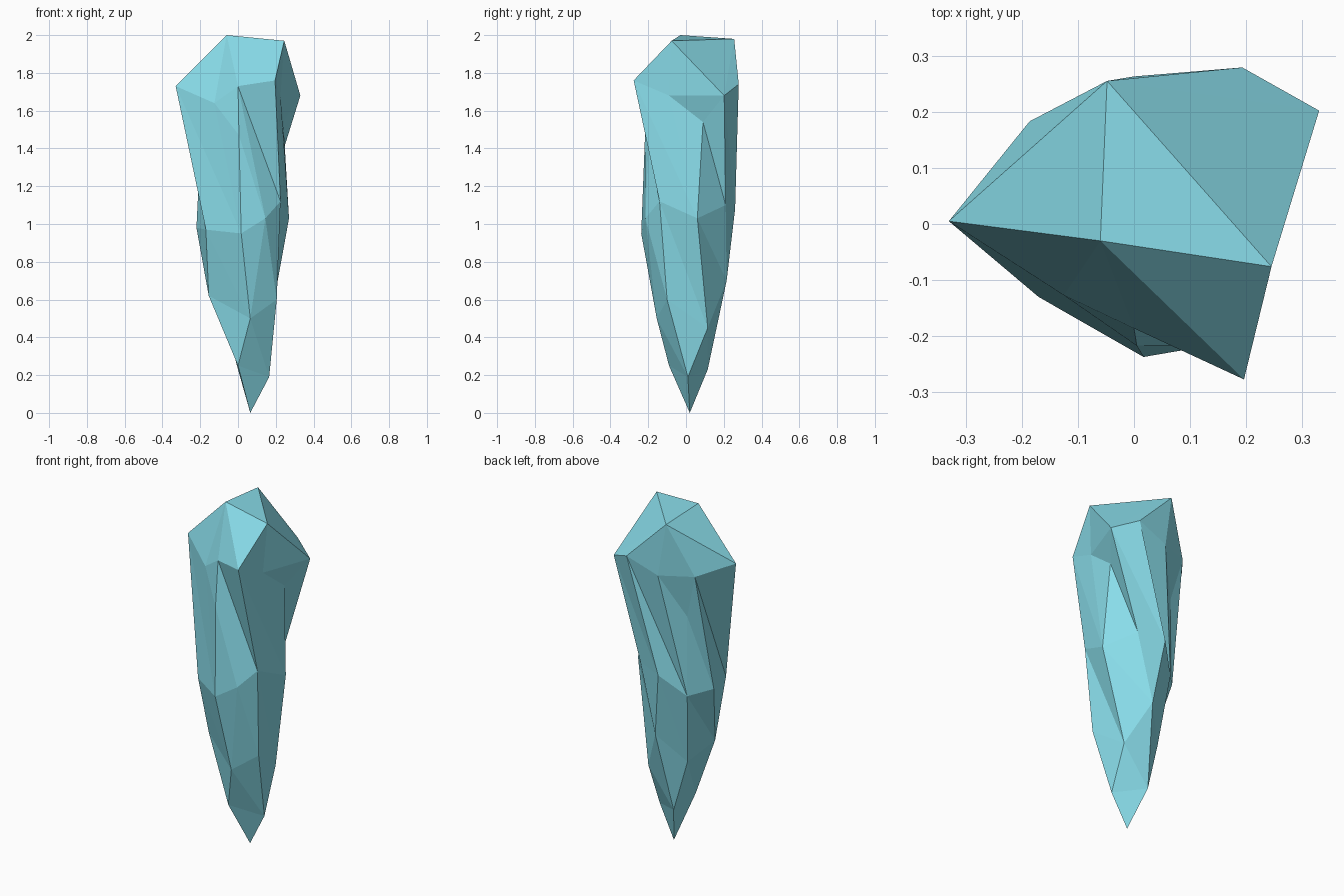
import bpy, bmesh

if "Cube" in bpy.data.objects:
    bpy.data.objects.remove(bpy.data.objects["Cube"])

# Facet rings of the shard, counter-clockwise from the front, top to bottom
crown = [(-.06, -.03, 2), (.245, -.076, 1.97), (-.048, .255, 1.98)]
shoulder = [(-.125, -.127, 1.64), (0, -.186, 1.73), (.196, -.277, 1.76),
            (.225, -.09, 1.68), (.33, .202, 1.68), (.193, .279, 1.74),
            (0, .263, 1.67), (-.186, .183, 1.68), (-.33, .005, 1.73)]
waist = [(.017, -.237, .95), (.145, -.215, 1.03), (.225, -.14, 1.12),
         (.27, .06, 1.03), (.15, .21, 1.1), (0, .26, 1.08),
         (-.12, .16, .95), (-.22, .055, .98), (-.17, -.13, .97)]
taper = [(.065, -.155, .5), (.205, -.1, .6), (.165, .115, .45),
         (.05, .215, .7), (-.08, .1, .53), (-.155, -.05, .62)]
foot = [(0, -.09, .25), (.165, .01, .19), (0, .115, .23)]
tip = (.065, .02, 0)
# Chipped points, one on every third side between shoulder and waist
chips = {0: (.005, -.217, 1.47), 3: (.24, .09, 1.54), 6: (-.12, .16, 1.42)}

bm = bmesh.new()
crown, shoulder, waist, taper, foot = (
    [bm.verts.new(p) for p in ring] for ring in (crown, shoulder, waist, taper, foot))


def bridge(upper, lower, match, chips={}):
    """Triangulate a band; match[i] is the lower point under upper point i."""
    n, m = len(upper), len(lower)
    for i, u in enumerate(upper):
        j, v = (i + 1) % n, upper[(i + 1) % n]
        start, steps = match[i], (match[j] - match[i]) % m
        end = lower[match[j]]
        if i in chips:
            centre = bm.verts.new(chips[i])
            loop = [u, lower[start], end, v]
            for k in range(4):
                bm.faces.new((centre, loop[k], loop[(k + 1) % 4]))
            continue
        for s in range(steps):
            bm.faces.new((u, lower[(start + s) % m], lower[(start + s + 1) % m]))
        bm.faces.new((u, end, v))


# Top cap, bands and bottom point
bm.faces.new(crown)
bridge(crown, shoulder, [8, 2, 4])
bridge(shoulder, waist, list(range(9)), chips)
bridge(waist, taper, [0, 0, 1, 2, 3, 3, 4, 5, 5])
bridge(taper, foot, [0, 1, 1, 2, 2, 0])
point = bm.verts.new(tip)
for k in range(3):
    bm.faces.new((foot[k], point, foot[(k + 1) % 3]))
bmesh.ops.recalc_face_normals(bm, faces=bm.faces)

mesh = bpy.data.meshes.new("crystal_shard")
bm.to_mesh(mesh)
bm.free()
shard = bpy.data.objects.new("crystal_shard", mesh)
bpy.context.collection.objects.link(shard)

# Pale cyan crystal
mat = bpy.data.materials.new("pale_cyan")
mat.diffuse_color = (.25, .72, .82, 1)
mat.use_nodes = True
mat.node_tree.nodes["Principled BSDF"].inputs["Base Color"].default_value = mat.diffuse_color
mesh.materials.append(mat)
